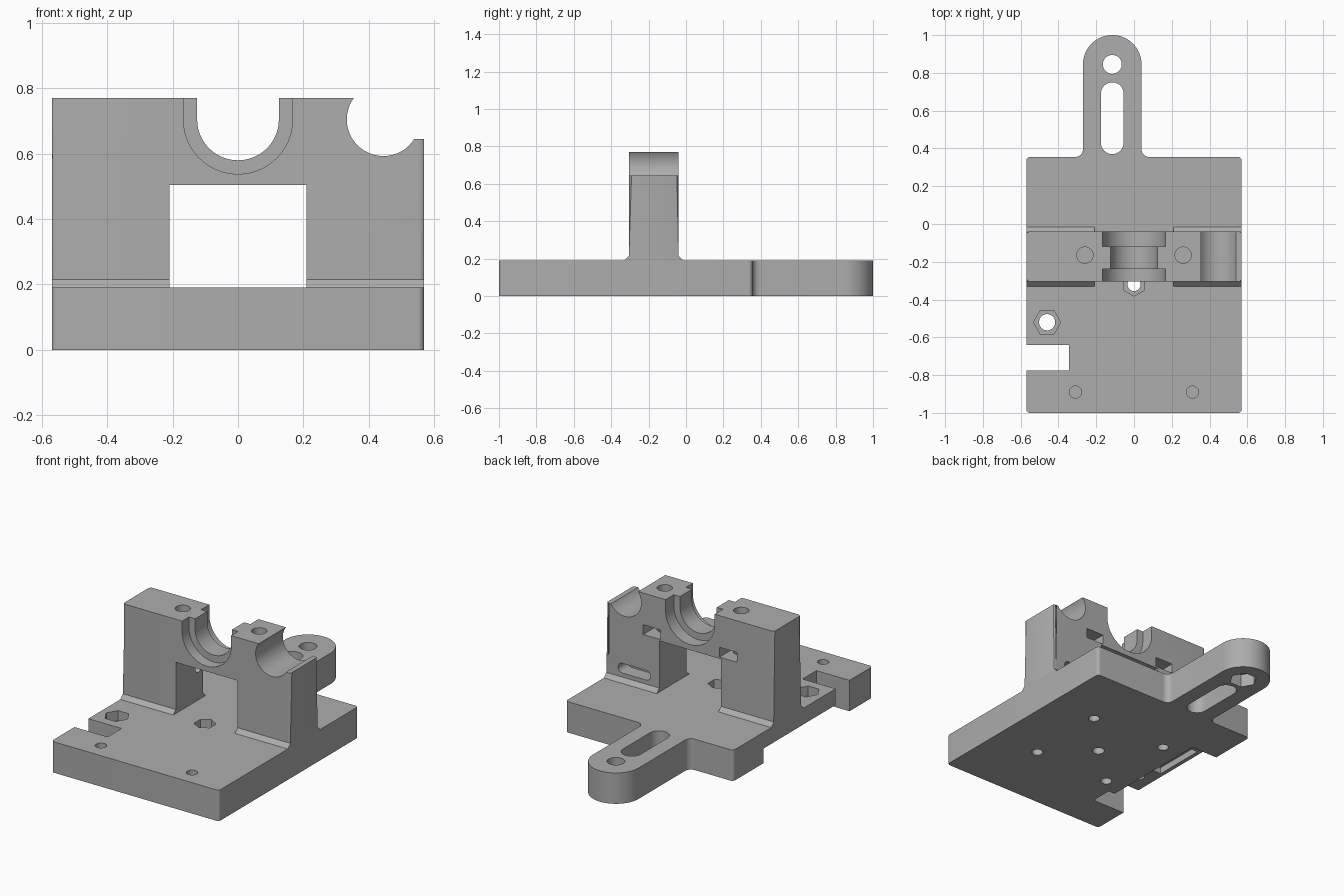
import bpy, bmesh
from math import cos, sin, radians

old = bpy.data.objects.get("Cube")
if old:
    bpy.data.objects.remove(old)

grey = bpy.data.materials.new("plain grey")
grey.use_nodes = True
colour = (0.42, 0.42, 0.42, 1)
grey.diffuse_color = colour
grey.node_tree.nodes["Principled BSDF"].inputs["Base Color"].default_value = colour


def arc(cx, cy, r, a0, a1, n=24):
    angles = [radians(a0 + (a1 - a0) * i / n) for i in range(n + 1)]
    return [(cx + r * cos(a), cy + r * sin(a)) for a in angles]


def circle(cx, cy, r, n=40, turn=0):
    return arc(cx, cy, r, turn, turn + 360, n)[:-1]


def rect(x0, x1, y0, y1):
    return [(x0, y0), (x1, y0), (x1, y1), (x0, y1)]


def prism(name, outline, axis, lo, hi):
    """Extrude a 2D outline along an axis from lo to hi."""
    place = {"x": lambda p, d: (d, p[0], p[1]),
             "y": lambda p, d: (p[0], d, p[1]),
             "z": lambda p, d: (p[0], p[1], d)}[axis]
    bm = bmesh.new()
    low = [bm.verts.new(place(p, lo)) for p in outline]
    high = [bm.verts.new(place(p, hi)) for p in outline]
    bm.faces.new(low)
    bm.faces.new(high)
    for i in range(len(low)):
        j = (i + 1) % len(low)
        bm.faces.new((low[i], low[j], high[j], high[i]))
    bmesh.ops.recalc_face_normals(bm, faces=bm.faces)
    mesh = bpy.data.meshes.new(name)
    bm.to_mesh(mesh)
    bm.free()
    mesh.materials.append(grey)
    obj = bpy.data.objects.new(name, mesh)
    bpy.context.collection.objects.link(obj)
    return obj


def combine(target, other, operation):
    mod = target.modifiers.new("combine", "BOOLEAN")
    mod.operation = operation
    mod.solver = "EXACT"
    mod.object = other
    bpy.context.view_layer.objects.active = target
    bpy.ops.object.modifier_apply(modifier=mod.name)
    bpy.data.objects.remove(other)


def cut(target, outline, axis, lo, hi):
    combine(target, prism("cutter", outline, axis, lo, hi), "DIFFERENCE")


# Base plate with the slotted rear arm in one outline
W, BACK, TOP = 0.57, 0.355, 0.19
ARM_X, ARM_R, ARM_Y = -0.115, 0.155, 0.845
r, f = 0.02, 0.04
outline = (arc(-W + r, -1 + r, r, 180, 270, 6) + arc(W - r, -1 + r, r, 270, 360, 6)
           + arc(W - r, BACK - r, r, 0, 90, 6)
           + arc(ARM_X + ARM_R + f, BACK + f, f, 270, 180, 8)
           + arc(ARM_X, ARM_Y, ARM_R, 0, 180, 40)
           + arc(ARM_X - ARM_R - f, BACK + f, f, 0, -90, 8)
           + arc(-W + r, BACK - r, r, 90, 180, 6))
body = prism("mounting_bracket", outline, "z", 0, TOP)

# Upright wall with chamfered foot
F, B, H, c = -0.305, -0.04, 0.77, 0.025
profile = [(F - c, 0.1), (F - c, TOP), (F, TOP + c), (F, H),
           (B, H), (B, TOP + c), (B + c, TOP), (B + c, 0.1)]
wall = prism("wall", profile, "x", -W, W)
bm = bmesh.new()
bm.from_mesh(wall.data)
corners = [e for e in bm.edges if all(v.co.z > TOP + 0.01 for v in e.verts)
           and abs(e.verts[0].co.z - e.verts[1].co.z) > 0.3]
bmesh.ops.bevel(bm, geom=corners, offset=0.018, segments=4, profile=0.5, affect="EDGES")
bm.to_mesh(wall.data)
bm.free()

# Window, bearing seat with wider ends, and side rod groove
cut(wall, rect(-0.21, 0.21, 0, 0.505), "y", -0.5, 0.2)
for radius, y0, y1 in ((0.125, -0.5, 0.2), (0.167, -0.5, -0.238), (0.167, -0.12, 0.2)):
    seat = arc(0, 0.705, radius, 180, 360, 40) + [(radius, 0.9), (-radius, 0.9)]
    cut(wall, seat, "y", y0, y1)
cut(wall, rect(0.445, 0.7, 0.645, 0.9), "y", -0.5, 0.2)
cut(wall, circle(0.445, 0.705, 0.112, 48), "y", -0.5, 0.2)

# Clamp screw holes with nut slots at the back
for x in (-0.26, 0.26):
    cut(wall, circle(x, -0.165, 0.043), "z", 0.45, 0.9)
    cut(wall, rect(x - 0.06, x + 0.06, 0.515, 0.575), "y", -0.23, 0.2)

# Rounded blind slot in the back and a blind hole inside the window
slot = arc(0.46, 0.27, 0.03, -90, 90, 10) + arc(0.30, 0.27, 0.03, 90, 270, 10)
cut(wall, slot, "y", -0.13, 0.2)
cut(wall, circle(-0.085, 0.39, 0.03), "x", -0.3, -0.15)

combine(body, wall, "UNION")

# Arm hole with nut pocket underneath, and adjustment slot
cut(body, circle(ARM_X, ARM_Y, 0.05), "z", -0.1, 0.3)
cut(body, circle(ARM_X, ARM_Y, 0.08, 6), "z", -0.1, 0.08)
slot = arc(ARM_X, 0.69, 0.06, 0, 180) + arc(ARM_X, 0.43, 0.06, 180, 360)
cut(body, slot, "z", -0.1, 0.3)

# Side notch and underside recess along the same edge
cut(body, rect(-0.7, -0.345, -0.775, -0.64), "z", -0.1, 0.3)
cut(body, rect(-0.7, -0.39, -0.66, 0.06), "z", -0.1, 0.09)
cut(body, rect(-0.545, -0.45, -0.41, -0.08), "z", 0.05, 0.13)

# Through holes with hexagonal nut pockets
for x, y, hole, nut, turn in ((-0.46, -0.52, 0.043, 0.072, 0), (0, -0.32, 0.035, 0.062, 30)):
    cut(body, circle(x, y, hole), "z", -0.1, 0.3)
    cut(body, circle(x, y, nut, 6, turn), "z", 0.13, 0.25)

# Blind screw holes, front from above and mounting from below
for side in (-1, 1):
    cut(body, circle(side * 0.31, -0.89, 0.032), "z", 0.05, 0.3)
    for y in (-0.05, -0.56):
        cut(body, circle(side * 0.26, y, 0.032), "z", -0.1, 0.12)

bpy.ops.object.select_all(action="DESELECT")
body.select_set(True)
bpy.context.view_layer.objects.active = body
bpy.ops.object.shade_smooth_by_angle(angle=radians(30))
